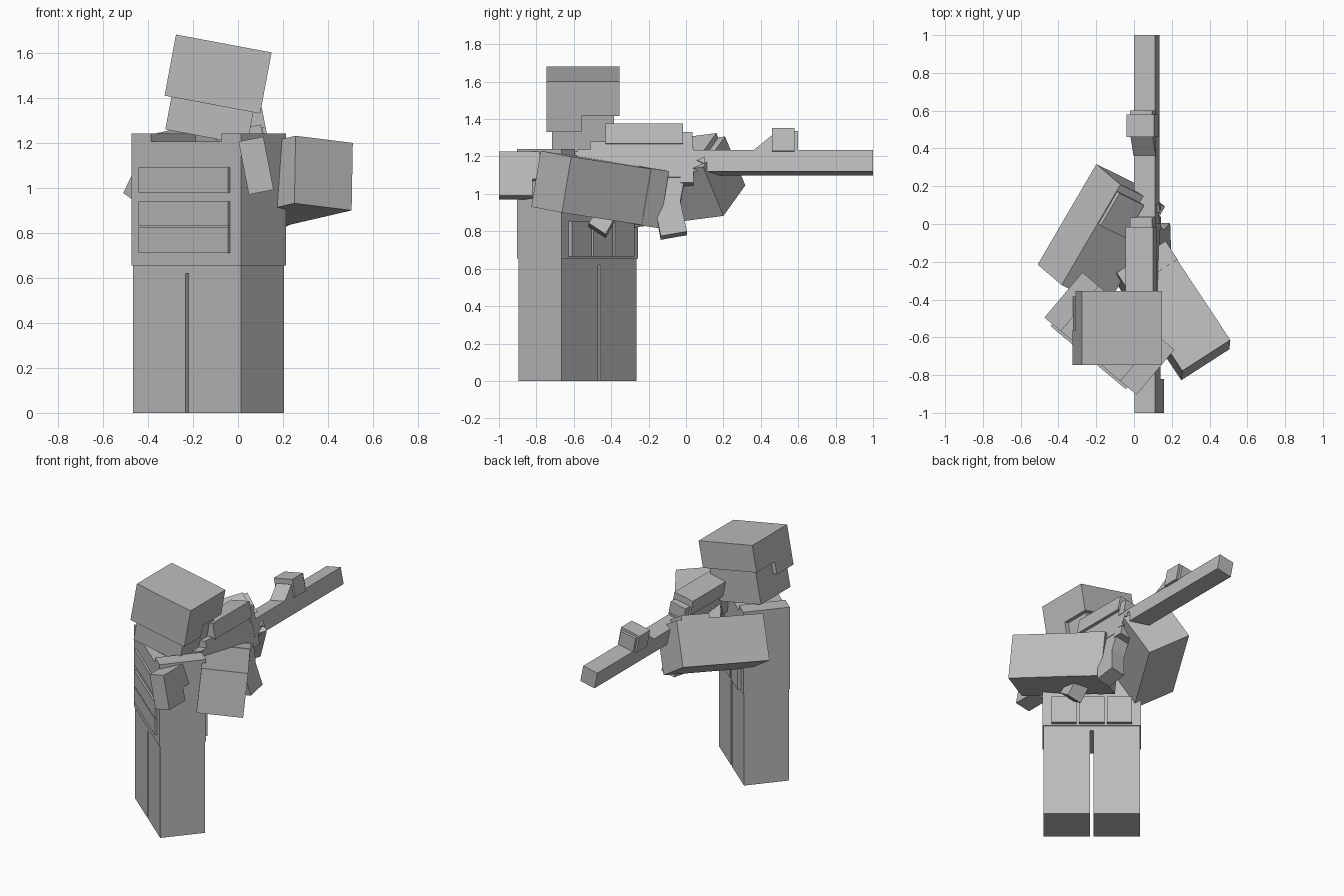
import bpy, bmesh
from math import radians
from mathutils import Matrix, Vector

old = bpy.data.objects.get("Cube")
if old:
    bpy.data.objects.remove(old, do_unlink=True)

grey = bpy.data.materials.new("plain grey")
grey.use_nodes = True
COLOUR = (0.5, 0.5, 0.5, 1)
grey.diffuse_color = COLOUR
grey.node_tree.nodes["Principled BSDF"].inputs["Base Color"].default_value = COLOUR


def finish(name, bm, frame):
    bmesh.ops.recalc_face_normals(bm, faces=bm.faces)
    mesh = bpy.data.meshes.new(name)
    bm.to_mesh(mesh)
    bm.free()
    mesh.materials.append(grey)
    ob = bpy.data.objects.new(name, mesh)
    ob.matrix_world = frame
    bpy.context.collection.objects.link(ob)
    return ob


def box(name, frame, x, y, z):
    """Box given by its x, y and z ranges inside a frame."""
    bm = bmesh.new()
    bmesh.ops.create_cube(bm, size=1)
    for v in bm.verts:
        for i, (lo, hi) in enumerate((x, y, z)):
            v.co[i] = lo if v.co[i] < 0 else hi
    return finish(name, bm, frame)


def prism(name, frame, profile, half_width, shift=0):
    """Side profile in y and z, extruded across x."""
    bm = bmesh.new()
    face = bm.faces.new([bm.verts.new((shift - half_width, y, z)) for y, z in profile])
    side = bmesh.ops.extrude_face_region(bm, geom=[face])["geom"]
    for v in side:
        if isinstance(v, bmesh.types.BMVert):
            v.co.x += 2 * half_width
    return finish(name, bm, frame)


def limb_frame(start, end, roll):
    """Frame centred between two points, with y along the limb."""
    a, b = Vector(start), Vector(end)
    y = (b - a).normalized()
    x = y.cross(Vector((0, 0, 1))).normalized()
    rot = Matrix((x, y, x.cross(y))).transposed().to_4x4()
    return Matrix.Translation((a + b) / 2) @ rot @ Matrix.Rotation(radians(roll), 4, 'Y')


# Body: turned about the vertical, chest towards local +y
body = Matrix.Translation((-0.13, -0.58, 0)) @ Matrix.Rotation(radians(-40), 4, 'Z')
box("hips", body, (-0.312, 0.312), (-0.15, 0.15), (0.62, 0.66))
box("torso", body, (-0.318, 0.318), (-0.156, 0.156), (0.655, 1.205))
for side, s in (("left", -1), ("right", 1)):
    box(side + "_leg", body, sorted((s * 0.01, s * 0.312)), (-0.15, 0.15), (0, 0.63))
    box(side + "_shoulder_strap", body, sorted((s * 0.205, s * 0.318)), (-0.156, 0.156), (1.2, 1.24))
for i, (lo, hi) in enumerate(((0.98, 1.09), (0.83, 0.94), (0.71, 0.825))):
    box(f"back_panel_{i}", body, (-0.265, 0.255), (-0.17, -0.15), (lo, hi))
for i in (-1, 0, 1):
    box(f"front_pouch_{i + 2}", body, (i * 0.18 - 0.081, i * 0.18 + 0.081), (0.15, 0.18), (0.665, 0.855))

# Head and stepped helmet: tilted sideways
head = Matrix.Translation((-0.0885, -0.55, 1.505)) @ Matrix.Rotation(radians(10.6), 4, 'Y')
box("head", head, (-0.185, 0.185), (-0.167, 0.165), (-0.285, 0.1))
prism("helmet", head, [(-0.197, -0.138), (-0.01, -0.138), (-0.01, -0.05),
                       (0.195, -0.05), (0.195, 0.138), (-0.197, 0.138)], 0.216)

# Arms: straight blocks reaching to the rifle
arm = limb_frame((0.38, -0.72, 1.065), (0.035, -0.2, 0.985), 6)
box("trigger_arm", arm, (-0.152, 0.152), (-0.315, 0.2), (-0.152, 0.152))
box("trigger_hand", arm, (-0.155, 0.155), (0.2, 0.315), (-0.155, 0.155))
arm = limb_frame((-0.33, -0.33, 1.025), (-0.016, 0.207, 1.095), 32)
box("support_arm", arm, (-0.155, 0.155), (-0.31, 0.31), (-0.155, 0.155))
box("support_hand_plate", arm, (-0.15, 0.02), (0.07, 0.27), (0.15, 0.185))

# Rifle: leaning sideways, pointing along +y
gun = Matrix.Translation((0.067, 0, 1.167)) @ Matrix.Rotation(radians(-11), 4, 'Y')
box("barrel", gun, (-0.057, 0.057), (0, 1), (-0.058, 0.058))
prism("receiver", gun, [(-0.58, -0.09), (-0.03, -0.09), (-0.03, -0.12), (0.04, -0.12), (0.04, 0.07),
                        (-0.015, 0.105), (-0.43, 0.105), (-0.51, 0.105), (-0.51, 0.06), (-0.58, 0.06)], 0.055)
prism("stock", gun, [(-1, -0.19), (-0.82, -0.19), (-0.82, -0.1), (-0.55, -0.09),
                     (-0.55, 0.05), (-1, 0.05)], 0.056)
box("sight_box", gun, (-0.074, 0.074), (-0.43, -0.015), (0.09, 0.2))
box("sight_mount", gun, (-0.06, 0.06), (-0.02, 0.035), (0.05, 0.155))
prism("front_sight_ramp", gun, [(0.36, 0.055), (0.48, 0.055), (0.48, 0.155)], 0.06)
box("front_sight", gun, (-0.074, 0.074), (0.46, 0.58), (0.05, 0.175))
box("front_sight_cap", gun, (-0.06, 0.06), (0.575, 0.6), (0.055, 0.16))
prism("magazine", gun, [(-0.13, -0.05), (-0.17, -0.23), (-0.135, -0.41), (0.005, -0.385),
                        (-0.03, -0.22), (0.0, -0.05)], 0.052)
prism("pistol_grip", gun, [(-0.36, -0.08), (-0.52, -0.34), (-0.43, -0.4), (-0.25, -0.08)], 0.055)
prism("bolt_stud", gun, [(0.06, 0.0), (0.1, -0.02), (0.1, 0.02)], 0.012, 0.06)
